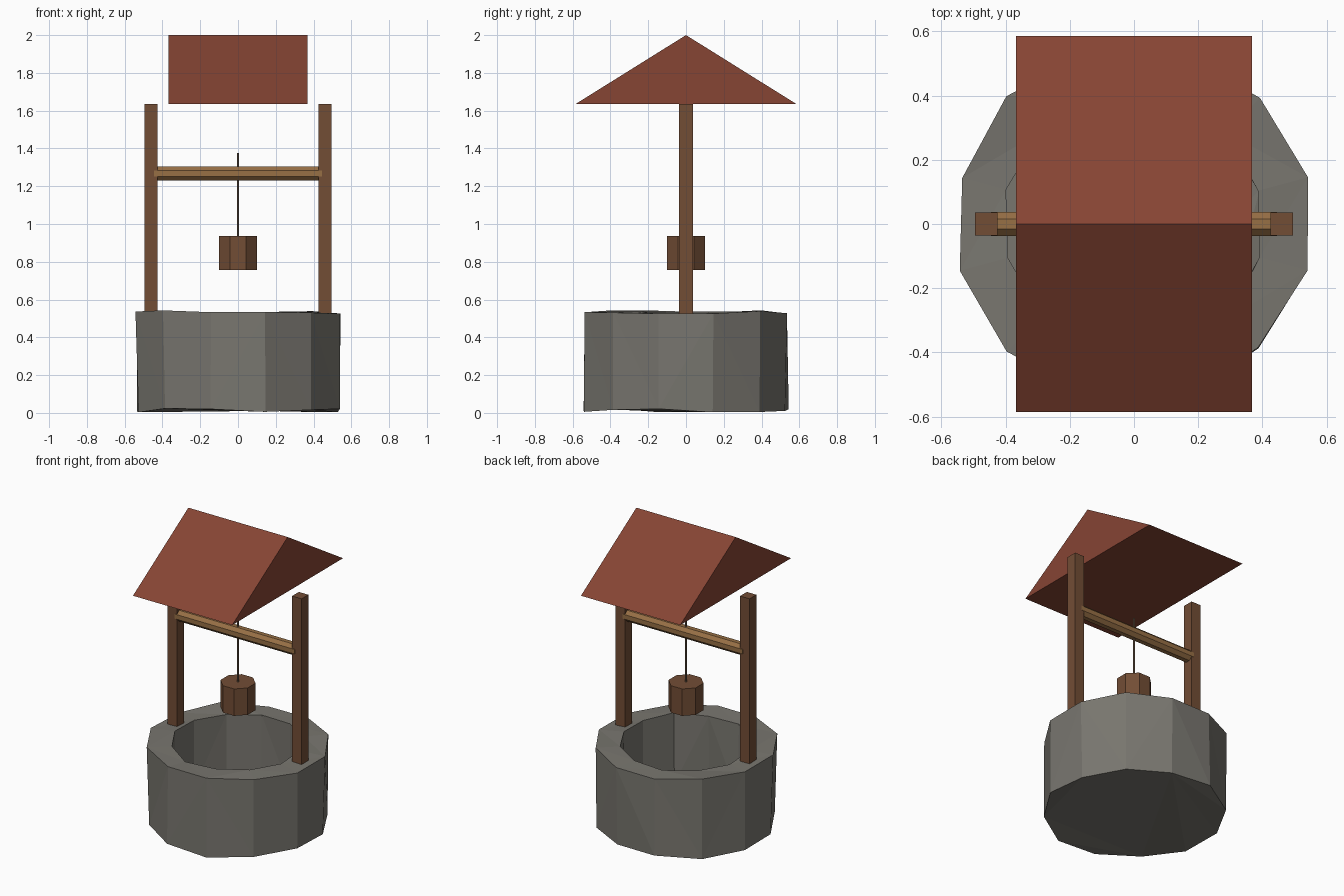
import bpy, bmesh, math, random
from mathutils import Matrix, Vector

random.seed(4)
cube = bpy.data.objects.get("Cube")
if cube:
    bpy.data.objects.remove(cube, do_unlink=True)


def make_material(name, rgb):
    mat = bpy.data.materials.new(name)
    mat.use_nodes = True
    colour = (*rgb, 1)
    mat.diffuse_color = colour
    bsdf = next(n for n in mat.node_tree.nodes if n.type == 'BSDF_PRINCIPLED')
    bsdf.inputs["Base Color"].default_value = colour
    bsdf.inputs["Roughness"].default_value = 0.9
    return mat


STONE = make_material("grey stone", (0.19, 0.182, 0.16))
WOOD = make_material("dark wood", (0.17, 0.075, 0.036))
BEAM = make_material("light wood", (0.31, 0.16, 0.06))
TILE = make_material("red roof", (0.24, 0.058, 0.034))
ROPE = make_material("rope brown", (0.19, 0.12, 0.075))


def add_object(name, bm, mat):
    bmesh.ops.recalc_face_normals(bm, faces=bm.faces)
    mesh = bpy.data.meshes.new(name)
    bm.to_mesh(mesh)
    bm.free()
    mesh.materials.append(mat)
    obj = bpy.data.objects.new(name, mesh)
    bpy.context.collection.objects.link(obj)
    return obj


def add_box(name, low, high, mat):
    low, high = Vector(low), Vector(high)
    bm = bmesh.new()
    matrix = Matrix.Translation((low + high) / 2) @ Matrix.Diagonal((*(high - low), 1))
    bmesh.ops.create_cube(bm, size=1, matrix=matrix)
    return add_object(name, bm, mat)


def add_octagon(name, apothem, length, centre, mat, along_x=False):
    """Eight-sided prism with flat sides facing the axes."""
    bm = bmesh.new()
    radius = apothem / math.cos(math.pi / 8)
    matrix = Matrix.Translation(centre)
    if along_x:
        matrix @= Matrix.Rotation(math.pi / 2, 4, 'Y')
    matrix @= Matrix.Rotation(math.pi / 8, 4, 'Z')
    bmesh.ops.create_cone(bm, cap_ends=True, segments=8, radius1=radius,
                          radius2=radius, depth=length, matrix=matrix)
    return add_object(name, bm, mat)


# Stone wall: closed underneath, hollow from the top, slightly uneven
SIDES = 12
bm = bmesh.new()


def stone_ring(radius, z, wobble):
    ring = []
    for i in range(SIDES):
        angle = math.tau * (i + 0.5) / SIDES
        r = radius + random.uniform(-wobble, wobble)
        ring.append(bm.verts.new((r * math.cos(angle), r * math.sin(angle),
                                  z + random.uniform(-wobble, wobble))))
    return ring


rings = [stone_ring(0.553, 0.013, 0.012), stone_ring(0.553, 0.535, 0.011),
         stone_ring(0.41, 0.535, 0.011), stone_ring(0.41, 0.06, 0.008)]
for lower, upper in zip(rings, rings[1:]):
    for i in range(SIDES):
        j = (i + 1) % SIDES
        bm.faces.new((lower[i], lower[j], upper[j], upper[i]))
bm.faces.new(rings[0])
bm.faces.new(rings[-1])
bmesh.ops.triangulate(bm, faces=bm.faces[:])
add_object("stone_wall", bm, STONE)

# Posts
for side, sign in (("left", 1), ("right", -1)):
    inner, outer = sorted((sign * 0.425, sign * 0.495))
    add_box(side + "_post", (inner, -0.036, 0.51), (outer, 0.036, 1.635), WOOD)

# Crossbeam, rope and bucket
add_octagon("crossbeam", 0.037, 0.89, (0, 0, 1.268), BEAM, along_x=True)
add_octagon("rope", 0.006, 0.5, (0, 0, 1.125), ROPE)
add_octagon("bucket", 0.1, 0.18, (0, 0, 0.846), WOOD)

# Roof: a solid triangular prism with its ridge along x
bm = bmesh.new()
gable = [bm.verts.new((-0.367, y, z))
         for y, z in ((-0.585, 1.635), (0.585, 1.635), (0, 2))]
face = bm.faces.new(gable)
result = bmesh.ops.extrude_face_region(bm, geom=[face], use_keep_orig=True)
bmesh.ops.translate(bm, vec=(0.734, 0, 0),
                    verts=[g for g in result["geom"] if isinstance(g, bmesh.types.BMVert)])
add_object("roof", bm, TILE)
